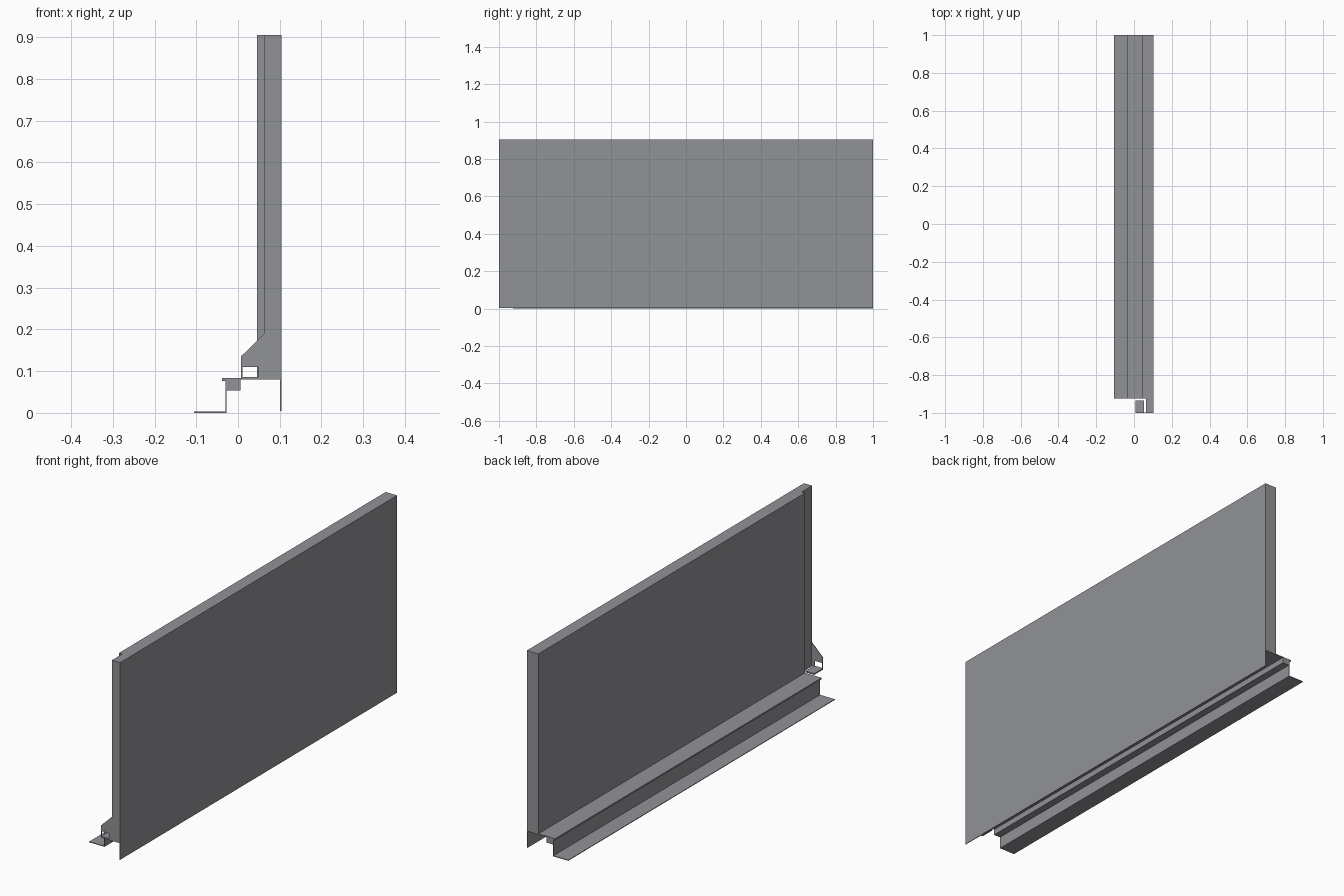
import bpy, bmesh

if "Cube" in bpy.data.objects:
    bpy.data.objects.remove(bpy.data.objects["Cube"])

# Dark grey sheet metal
METAL = bpy.data.materials.new("dark_grey_metal")
METAL.diffuse_color = (0.285, 0.29, 0.305, 1)
METAL.use_nodes = True
METAL.node_tree.nodes["Principled BSDF"].inputs["Base Color"].default_value = METAL.diffuse_color


def prism(name, profile, y0, y1):
    """Extrude an (x, z) outline along y."""
    bm = bmesh.new()
    face = bm.faces.new([bm.verts.new((x, y0, z)) for x, z in profile])
    ext = bmesh.ops.extrude_face_region(bm, geom=[face])
    verts = [g for g in ext["geom"] if isinstance(g, bmesh.types.BMVert)]
    bmesh.ops.translate(bm, verts=verts, vec=(0, y1 - y0, 0))
    bmesh.ops.recalc_face_normals(bm, faces=bm.faces)
    mesh = bpy.data.meshes.new(name)
    bm.to_mesh(mesh)
    bm.free()
    mesh.materials.append(METAL)
    obj = bpy.data.objects.new(name, mesh)
    bpy.context.collection.objects.link(obj)
    return obj


def bar(name, x0, x1, z0, z1, y0, y1):
    return prism(name, [(x0, z0), (x1, z0), (x1, z1), (x0, z1)], y0, y1)


T = 0.003        # sheet thickness
Y_STEP = -0.925  # where the full-depth panel and the sill stop

# Panel: full-depth body, shallower end, and front skin hanging below
bar("panel_body", 0.046, 0.104, 0.08, 0.905, Y_STEP, 1)
bar("panel_end", 0.063, 0.104, 0.08, 0.905, -1, Y_STEP)
bar("front_skirt", 0.104 - T, 0.104, 0.004, 0.08, -1, 1)

# Stepped sill: shelf with lip, hollow riser and foot in one folded profile
prism("folded_sill", [
    (0.046, 0.083), (-0.038, 0.083), (-0.038, 0.076), (-0.030, 0.076),
    (-0.030, T), (-0.105, T), (-0.105, 0), (-0.027, 0), (-0.027, 0.054),
    (0.006, 0.054), (0.006, 0.08), (0.046, 0.08)], Y_STEP, 1)

# End bracket: gusset plate with a rectangular opening above a small base
prism("bracket_plate", [
    (0.063, 0.19), (0.007, 0.135), (0.007, 0.08), (0.011, 0.08),
    (0.011, 0.11), (0.049, 0.11), (0.049, 0.08), (0.063, 0.08)],
    -1, -1 + T)
bar("bracket_base", 0.007, 0.052, 0.08, 0.086, -1, -0.935)
